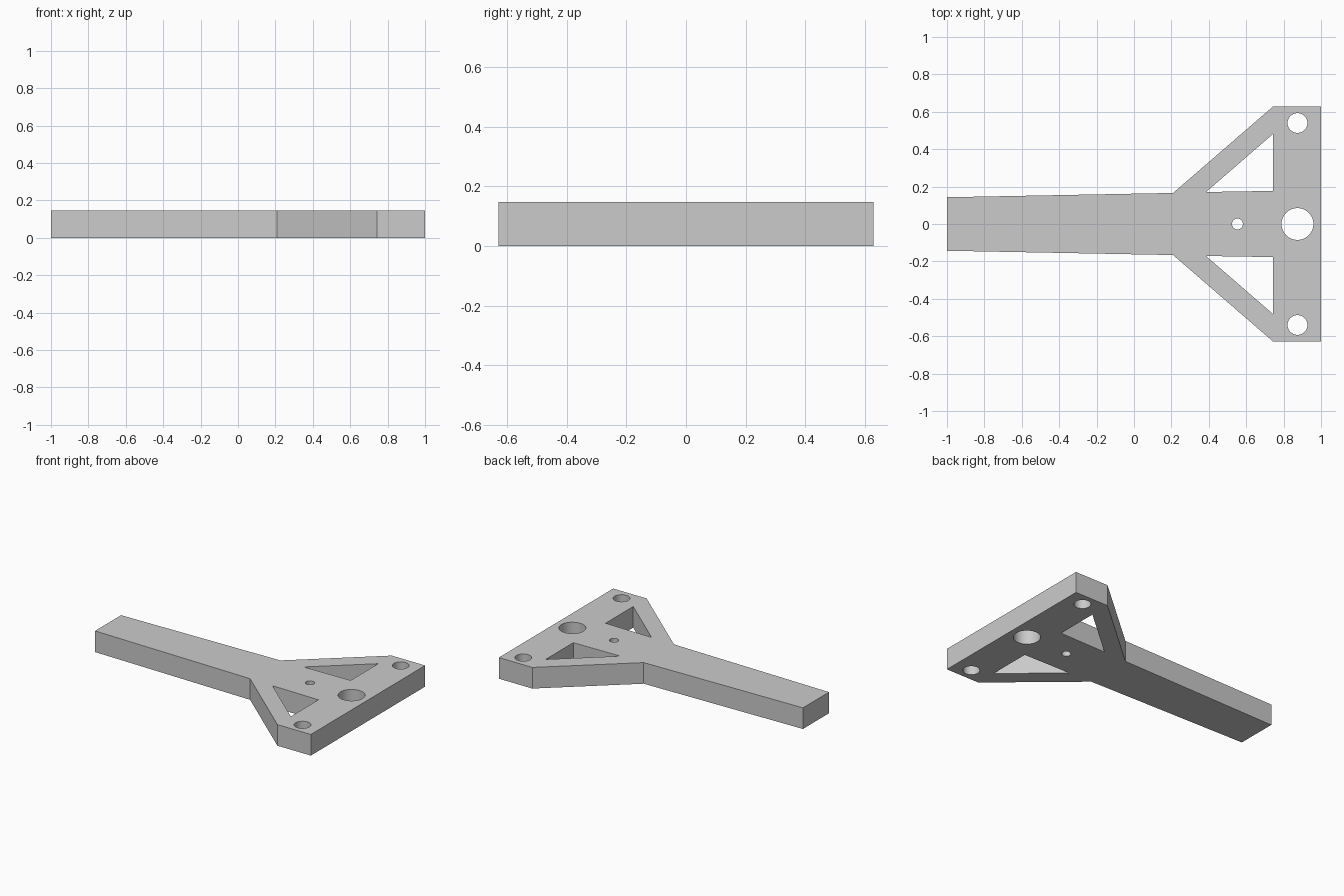
import bpy
import bmesh
import math

default_cube = bpy.data.objects.get("Cube")
if default_cube:
    bpy.data.objects.remove(default_cube, do_unlink=True)

HEIGHT = 0.147

grey = bpy.data.materials.new("plain_grey")
grey.use_nodes = True
colour = (0.6, 0.6, 0.6, 1.0)
grey.diffuse_color = colour
grey.node_tree.nodes["Principled BSDF"].inputs["Base Color"].default_value = colour


def prism(name, outline, bottom, top):
    """Extrude a counter-clockwise outline from bottom to top."""
    bm = bmesh.new()
    base = bm.faces.new([bm.verts.new((x, y, bottom)) for x, y in outline])
    raised = bmesh.ops.extrude_face_region(bm, geom=[base], use_keep_orig=True)
    verts = [v for v in raised["geom"] if isinstance(v, bmesh.types.BMVert)]
    bmesh.ops.translate(bm, verts=verts, vec=(0, 0, top - bottom))
    bmesh.ops.recalc_face_normals(bm, faces=bm.faces[:])
    mesh = bpy.data.meshes.new(name)
    bm.to_mesh(mesh)
    bm.free()
    mesh.materials.append(grey)
    obj = bpy.data.objects.new(name, mesh)
    bpy.context.collection.objects.link(obj)
    return obj


def circle(x, y, radius, sides=48):
    angles = [2 * math.pi * i / sides for i in range(sides)]
    return [(x + radius * math.cos(a), y + radius * math.sin(a)) for a in angles]


def mirrored(points):
    return [(x, -y) for x, y in reversed(points)]


# Tapered handle flaring into the wide head plate
upper_edge = [(1, 0.628), (0.743, 0.628), (0.209, 0.166), (-1, 0.143)]
bracket = prism("bracket_plate", upper_edge + mirrored(upper_edge), 0, HEIGHT)

# Triangular windows and bolt holes
window = [(0.385, 0.171), (0.743, 0.177), (0.743, 0.481)]
bolt_hole = circle(0.874, 0.54, 0.053)
cutouts = {
    "left_window": window,
    "right_window": mirrored(window),
    "left_bolt_hole": bolt_hole,
    "right_bolt_hole": mirrored(bolt_hole),
    "centre_hole": circle(0.874, 0, 0.085),
    "pin_hole": circle(0.553, 0, 0.029),
}

bpy.ops.object.select_all(action="DESELECT")
bracket.select_set(True)
bpy.context.view_layer.objects.active = bracket
for name, outline in cutouts.items():
    cutter = prism(name + "_cutter", outline, -0.1, HEIGHT + 0.1)
    cutter.hide_render = True
    cut = bracket.modifiers.new(name, "BOOLEAN")
    cut.operation = "DIFFERENCE"
    cut.solver = "EXACT"
    cut.object = cutter
    bpy.ops.object.modifier_apply(modifier=cut.name)
    bpy.data.objects.remove(cutter, do_unlink=True)

# Smooth hole walls, crisp plate edges
bpy.ops.object.shade_smooth_by_angle(angle=math.radians(20))
